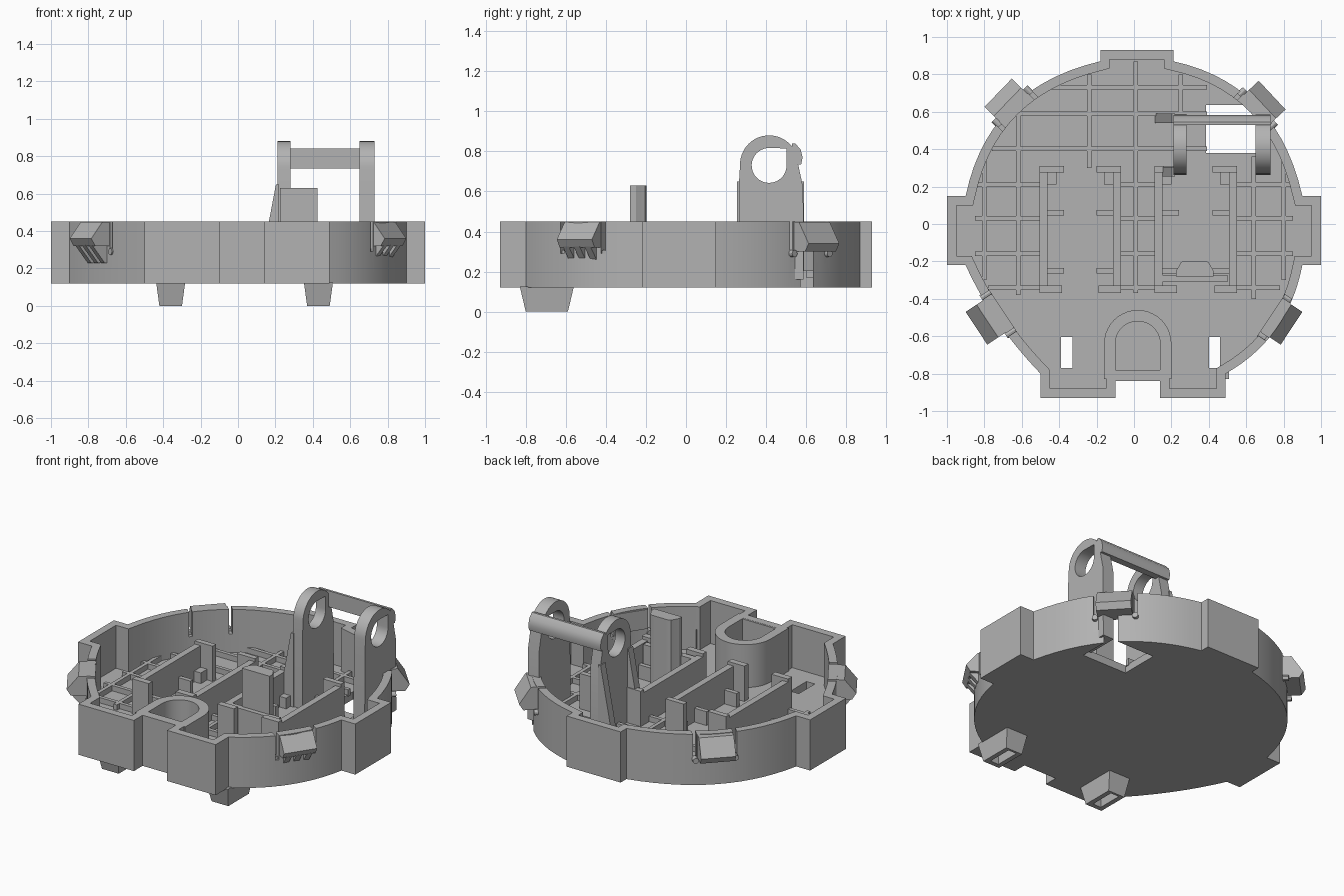
import bpy, bmesh, math
from mathutils import Matrix, Vector

if "Cube" in bpy.data.objects:
    bpy.data.objects.remove(bpy.data.objects["Cube"], do_unlink=True)

grey = bpy.data.materials.new("plain grey")
grey.use_nodes = True
grey.diffuse_color = (0.45, 0.45, 0.45, 1)
grey.node_tree.nodes["Principled BSDF"].inputs["Base Color"].default_value = (0.45, 0.45, 0.45, 1)

BASE, FLOOR, RIM = 0.12, 0.17, 0.45


def finish(name, bm, turn=0.0):
    bmesh.ops.recalc_face_normals(bm, faces=bm.faces)
    bm.transform(Matrix.Rotation(turn, 4, 'Z'))
    mesh = bpy.data.meshes.new(name)
    bm.to_mesh(mesh)
    bm.free()
    mesh.materials.append(grey)
    obj = bpy.data.objects.new(name, mesh)
    bpy.context.collection.objects.link(obj)
    return obj


def prism(name, profile, axis, a, b, turn=0.0):
    """Extrude a 2D profile along an axis from a to b, then turn about z."""
    place = {'x': lambda u, v: (a, u, v), 'y': lambda u, v: (u, a, v), 'z': lambda u, v: (u, v, a)}[axis]
    bm = bmesh.new()
    face = bm.faces.new([bm.verts.new(place(u, v)) for u, v in profile])
    out = bmesh.ops.extrude_face_region(bm, geom=[face])
    step = Vector([b - a if axis == k else 0 for k in 'xyz'])
    bmesh.ops.translate(bm, vec=step, verts=[g for g in out['geom'] if isinstance(g, bmesh.types.BMVert)])
    return finish(name, bm, turn)


def box(name, x0, x1, y0, y1, z0, z1, turn=0.0):
    return prism(name, [(x0, y0), (x1, y0), (x1, y1), (x0, y1)], 'z', z0, z1, turn)


def arc(cx, cy, r, start, end, n=20):
    return [(cx + r * math.cos(math.radians(start + (end - start) * i / n)),
             cy + r * math.sin(math.radians(start + (end - start) * i / n))) for i in range(n + 1)]


def bow(p, mid, q, n=14):
    """Smooth curve from p through mid to q."""
    p, mid, q = Vector(p), Vector(mid), Vector(q)
    c = 2 * mid - (p + q) / 2
    return [tuple((1 - t) ** 2 * p + 2 * t * (1 - t) * c + t * t * q) for t in (i / n for i in range(n + 1))]


def cut(obj, cutter):
    mod = obj.modifiers.new("cut", 'BOOLEAN')
    mod.operation, mod.solver, mod.object = 'DIFFERENCE', 'EXACT', cutter
    bpy.context.view_layer.objects.active = obj
    bpy.ops.object.modifier_apply(modifier=mod.name)
    bpy.data.objects.remove(cutter, do_unlink=True)


# Shell: lobed outline, inset for the wall and sunk to the floor
outline = [(-.5, -.93), (-.1, -.93), (-.1, -.84), (.14, -.84), (.14, -.93), (.49, -.93)]
outline += bow((.49, -.8), (.76, -.56), (.9, -.22)) + [(1, -.22), (1, .15)]
outline += bow((.9, .15), (.66, .63), (.21, .87)) + [(.21, .93), (-.18, .93)]
outline += bow((-.18, .87), (-.66, .62), (-.9, .15)) + [(-1, .15), (-1, -.22)]
outline += bow((-.9, -.22), (-.73, -.52), (-.5, -.8))
shell = prism("shell", outline, 'z', BASE, RIM)
bm = bmesh.new()
bm.from_mesh(shell.data)
top = max(bm.faces, key=lambda f: f.calc_center_median().z + f.normal.z)
bmesh.ops.inset_region(bm, faces=[top], thickness=0.05, use_even_offset=True)
sunk = bmesh.ops.extrude_face_region(bm, geom=[top])
bmesh.ops.translate(bm, vec=(0, 0, FLOOR - RIM), verts=[g for g in sunk['geom'] if isinstance(g, bmesh.types.BMVert)])
if top.is_valid:
    bmesh.ops.delete(bm, geom=[top], context='FACES_ONLY')
bmesh.ops.recalc_face_normals(bm, faces=bm.faces)
bm.to_mesh(shell.data)
bm.free()

# Openings in the floor, and slits in the wall beside each clip
cut(shell, box("floor_cutter", .385, .71, .38, .635, 0, .3))
clips = {"back_left": 43, "back_right": 136, "front_right": 213.5, "front_left": -33.5}
for angle in clips.values():
    for t in (-.12, .12):
        cut(shell, box("slit_cutter", .78, 1.05, t - .011, t + .011, .29, .5, math.radians(angle)))

# Hollow tapered feet under the two floor slots
for side, cx in (("right", -.36), ("left", .43)):
    bm = bmesh.new()
    bmesh.ops.create_cube(bm, size=1)
    for v in bm.verts:
        grow = 1 if v.co.z > 0 else .78
        v.co = (cx + v.co.x * .155 * grow, -.695 + v.co.y * .27 * grow, .0 if v.co.z < 0 else BASE + .005)
    foot = finish("foot_" + side, bm)
    for part in (shell, foot):
        cut(part, box("slot_cutter", cx - .03, cx + .03, -.77, -.605, -.1, .3))

# Arched pocket wall at the front
pocket = [(.2, -.86)] + arc(.02, -.64, .18, 0, 180) + [(-.16, -.86), (-.1, -.81)]
pocket += arc(.02, -.64, .12, 180, 0) + [(.14, -.81)]
pocket = [(x, max(y, -.83)) for x, y in pocket]
prism("pocket_wall", pocket, 'z', FLOOR - .02, RIM)
box("pocket_front", -.1, .14, -.84, -.78, FLOOR - .02, RIM - .001)

# Low stiffening grid on the floor
RIB = FLOOR + .035
for x, y0, y1 in ((-.62, -.38, .6), (-.24, .3, .8), (.01, -.37, .87), (.25, .3, .8), (.64, -.4, .36), (.8, -.3, .4), (-.8, -.3, .38)):
    box("floor_rib_long", x - .012, x + .012, y0, y1, FLOOR - .01, RIB)
for y, half in ((.73, .48), (.59, .62)):
    box("floor_rib_cross", -half, min(half, .39), y - .012, y + .012, FLOOR - .01, RIB)
box("floor_rib_cross", -.76, .39, .39, .414, FLOOR - .01, RIB)
for y in (.21, .03, -.16, -.34):
    reach = .85 if y > -.3 else .78
    for x0, x1 in ((-reach, -.5), (-.07, .11), (.55, reach)):
        box("floor_rib_cross", x0, x1, y - .012, y + .012, FLOOR - .01, RIB)

# Two open bays with side walls, corner posts and inner tabs
for side, x0, x1 in (("right", -.505, -.07), ("left", .11, .55)):
    for edge, inward in ((x0, 1), (x1, -1)):
        def bay(name, reach, y0, y1, z):
            a, b = sorted((edge, edge + inward * reach))
            box("bay_" + name + "_" + side, a, b, y0, y1, FLOOR - .01, z)
        bay("wall", .042, -.37, .31, .38)
        bay("front_post", .12, -.37, -.33, .4)
        bay("back_post", .13, .275, .31, .4)
        bay("lip", .09, .21, .275, .24)
        for y in (.06, -.25):
            bay("tab", .13, y - .014, y + .014, .26)

# Upright stop with a rounded back, standing on a cross wall
stop = [(.225, -.28), (.425, -.28), (.425, -.25)] + arc(.325, -.255, .09, 20, 160, 10) + [(.225, -.25)]
stop = [(x, min(y, -.197)) for x, y in stop]
prism("stop_post", stop, 'z', FLOOR - .01, .63)
box("stop_cross_wall", .15, .5, -.31, -.272, FLOOR - .01, .38)

# Pair of eyelet uprights joined by a bar
eyelet = [(.262, FLOOR - .01), (.588, FLOOR - .01), (.585, .62)] + arc(.415, .735, .145, 0, 180, 28) + [(.265, .65)]
for side, x0, x1 in (("inner", .21, .28), ("outer", .65, .73)):
    upright = prism("eyelet_" + side, eyelet, 'x', x0, x1)
    hole = arc(.415, .73, .087, 90, 360, 28) + [(.502, .815)]
    cut(upright, prism("eye_cutter", hole, 'x', x0 - .1, x1 + .1))
prism("eyelet_bar", [(.53, .735), (.575, .735), (.582, .77), (.572, .81), (.545, .84), (.53, .84)], 'x', .21, .73)

# Sloping buttresses against the inner upright
for y in (.28, .565):
    prism("buttress", [(.11, FLOOR - .01), (.22, FLOOR - .01), (.22, .65), (.203, .65)], 'y', y - .025, y + .025)

# Snap clips around the wall, with grip ridges on the front pair
for name, degrees in clips.items():
    turn = math.radians(degrees)
    root = .84 if name == "front_right" else .88
    front = name.startswith("front")
    drop = 0 if front else -.02
    clip = prism("clip_" + name, [(root, .32 + drop), (.985, .32 + drop), (1.01, .36 + drop), (.94, .447), (root, .447)],
                 'y', -.105, .105, turn)
    for t in (-.12, .12):
        prism("slit_end_" + name, arc(t, .29, .018, 0, 330, 11), 'x', root, .925 if root > .85 else .9, turn)
    if front:
        for t in (-.065, 0, .065):
            prism("grip_" + name, [(root + .02, .23), (.91, .23), (.99, .325), (root + .02, .325)],
                  'y', t - .018, t + .018, turn)

# Smooth the curved walls, keeping edges sharp
for obj in bpy.context.collection.objects:
    if obj.type == 'MESH' and grey.name in obj.data.materials:
        bpy.ops.object.select_all(action='DESELECT')
        obj.select_set(True)
        bpy.context.view_layer.objects.active = obj
        bpy.ops.object.shade_smooth_by_angle(angle=math.radians(30))
